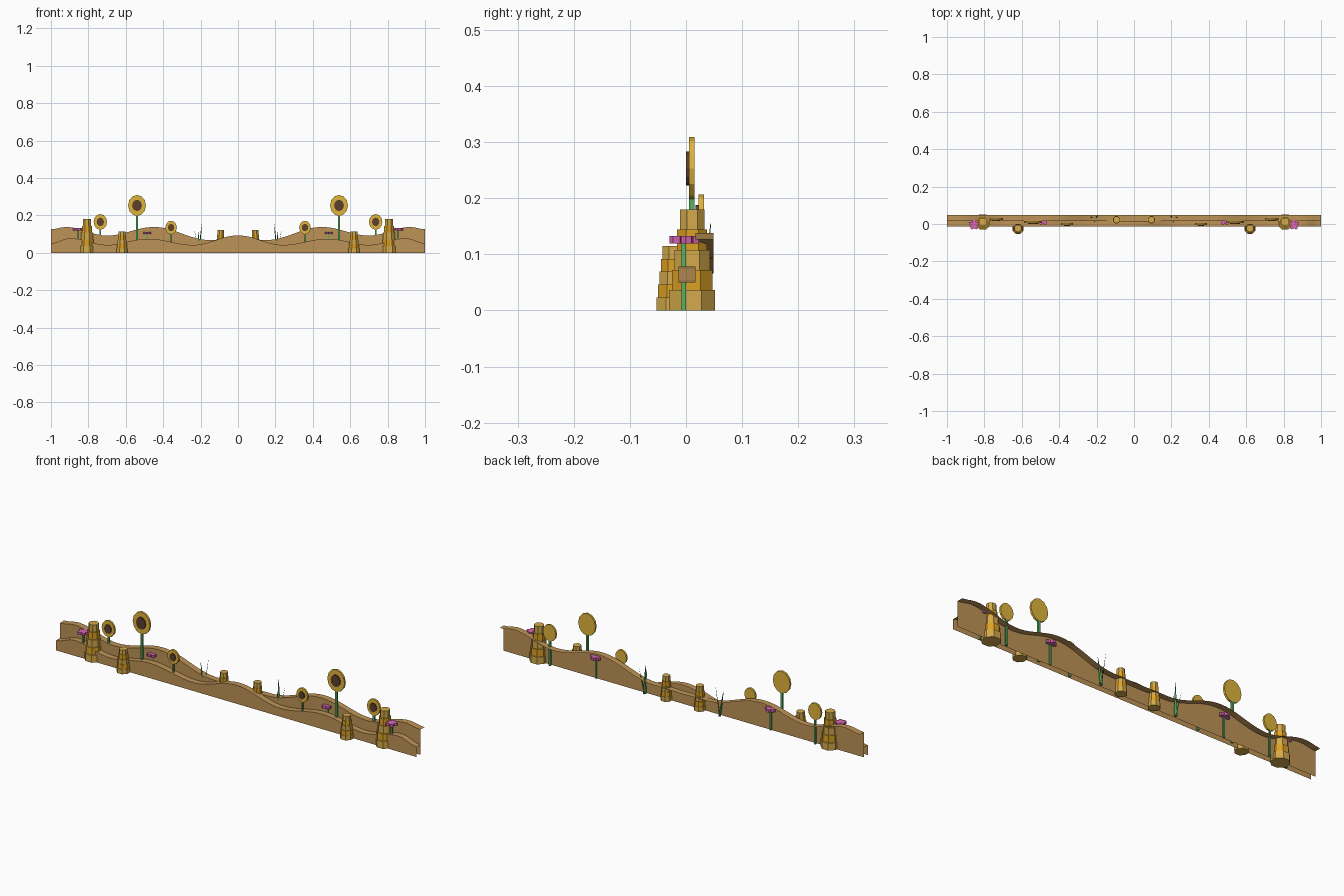
import bpy, bmesh, math
from mathutils import Vector, Matrix

cube = bpy.data.objects.get("Cube")
if cube:
    bpy.data.objects.remove(cube, do_unlink=True)


def material(name, rgb):
    m = bpy.data.materials.new(name)
    m.use_nodes = True
    m.diffuse_color = (*rgb, 1)
    m.node_tree.nodes["Principled BSDF"].inputs["Base Color"].default_value = (*rgb, 1)
    return m


EARTH = material("earth brown", (0.51, 0.29, 0.093))
TAN = material("straw tan", (0.66, 0.40, 0.07))
AMBER = material("amber", (0.72, 0.36, 0.018))
PETAL = material("petal yellow", (0.74, 0.46, 0.045))
SEED = material("seed brown", (0.11, 0.05, 0.027))
STEM = material("stem green", (0.10, 0.42, 0.12))
GRASS = material("grass green", (0.07, 0.32, 0.10))
PINK = material("blossom pink", (0.70, 0.13, 0.45))


def finish(name, bm, mats):
    bmesh.ops.recalc_face_normals(bm, faces=bm.faces)
    me = bpy.data.meshes.new(name)
    bm.to_mesh(me)
    bm.free()
    for m in mats:
        me.materials.append(m)
    ob = bpy.data.objects.new(name, me)
    bpy.context.collection.objects.link(ob)


def prism(bm, matrix, sides, r, depth, slot=0, r_top=None):
    """Add a closed prism or cone and give its faces a material slot."""
    old = set(bm.faces)
    bmesh.ops.create_cone(bm, cap_ends=True, segments=sides, radius1=r,
                          radius2=r if r_top is None else r_top,
                          depth=depth, matrix=matrix)
    for f in bm.faces:
        if f not in old:
            f.material_index = slot


def stem(bm, x, y, top, width, slot):
    """Add a square stem standing on the floor, flat side to the front."""
    place = Matrix.Translation((x, y, top / 2)) @ Matrix.Rotation(math.pi / 4, 4, 'Z')
    prism(bm, place, 4, width / math.sqrt(2), top, slot)


# Ground layers: a thin upright wall with a wavy strip running back from its top
def wave(points, x):
    x = abs(x)
    for (x0, z0), (x1, z1) in zip(points, points[1:]):
        if x <= x1:
            t = (x - x0) / (x1 - x0)
            return z0 + (z1 - z0) * (1 - math.cos(math.pi * t)) / 2
    return points[-1][1]


def ground(name, points, y_front, y_back, steps=80):
    bm = bmesh.new()
    rows = []
    for i in range(steps + 1):
        x = -1 + 2 * i / steps
        z = wave(points, x)
        rows.append([bm.verts.new(p) for p in
                     ((x, y_front, 0), (x, y_front, z), (x, y_back, z))])
    for a, b in zip(rows, rows[1:]):
        for k in range(2):
            bm.faces.new((a[k], b[k], b[k + 1], a[k + 1]))
    finish(name, bm, [EARTH])


ground("front_ground", [(0, .093), (.24, .042), (.48, .075), (.7, .042), (.9, .078), (1, .05)],
       -.013, .017)
ground("back_ground", [(0, .066), (.15, .068), (.45, .138), (.7, .092), (.92, .138), (1, .126)],
       .017, .049)


# Tiered straw towers
def tower(name, x, y, height, r_base, r_top, tiers=5):
    bm = bmesh.new()
    h = height / tiers
    for i in range(tiers):
        r = r_base + (r_top - r_base) * i / (tiers - 1)
        place = Matrix.Translation((x, y, h * (i + .5))) @ Matrix.Rotation(math.pi / 8, 4, 'Z')
        prism(bm, place, 8, r / math.cos(math.pi / 8), h, i % 2)
    finish(name, bm, [TAN, AMBER])


# Upright disc flowers facing the front
def disc_flower(name, x, y, z, rx, rz, stem_w):
    bm = bmesh.new()
    upright = Matrix.Rotation(math.pi / 2, 4, 'X')
    stretch = Matrix.Diagonal((rx, 1, rz, 1))
    prism(bm, Matrix.Translation((x, y, z)) @ stretch @ upright, 12, 1, .01, 0)
    prism(bm, Matrix.Translation((x, y - .0075, z)) @ stretch @ upright, 12, .54, .005, 1)
    stem(bm, x, y, z - rz * .9, stem_w, 2)
    finish(name, bm, [PETAL, SEED, STEM])


# Small flat blossoms with five petals
def blossom(name, x, y, z, r):
    bm = bmesh.new()
    for k in range(5):
        a = math.tau * k / 5 + math.pi / 2
        c = Vector((x + math.cos(a) * r * .58, y + math.sin(a) * r * .58, z))
        prism(bm, Matrix.Translation(c) @ Matrix.Rotation(a, 4, 'Z')
              @ Matrix.Diagonal((1, .85, 1, 1)), 6, r * .45, .013, 0)
    prism(bm, Matrix.Translation((x, y, z)), 5, r * .35, .013, 0)
    stem(bm, x, y, z - .006, .008, 1)
    finish(name, bm, [PINK, STEM])


# Grass tufts of flat, leaning, tapered blades
def tuft(name, x, y, side):
    bm = bmesh.new()
    for dx, dy, length in ((.014, .014, .155), (-.026, .008, .125), (-.004, -.022, .11)):
        lean = Vector((dx * side, dy, length))
        place = (Matrix.Translation(Vector((x, y, 0)) + lean / 2)
                 @ lean.to_track_quat('Z', 'Y').to_matrix().to_4x4()
                 @ Matrix.Diagonal((1, .3, 1, 1)))
        prism(bm, place, 4, .008, lean.length, 0, .0008)
    finish(name, bm, [GRASS])


for side, tag in ((1, "left"), (-1, "right")):
    tower(f"tall_tower_{tag}", .808 * side, .011, .18, .041, .022)
    tower(f"front_tower_{tag}", .62 * side, -.023, .115, .030, .0185)
    tower(f"back_tower_{tag}", .093 * side, .023, .122, .026, .017)
    disc_flower(f"big_flower_{tag}", .54 * side, .010, .253, .048, .056, .010)
    disc_flower(f"middle_flower_{tag}", .736 * side, .027, .165, .036, .042, .009)
    disc_flower(f"small_flower_{tag}", .358 * side, 0, .135, .031, .036, .008)
    blossom(f"outer_blossom_{tag}", .855 * side, -.004, .126, .028)
    blossom(f"inner_blossom_{tag}", .485 * side, .020, .106, .028)
    tuft(f"grass_tuft_{tag}", .208 * side, .030, -side)
